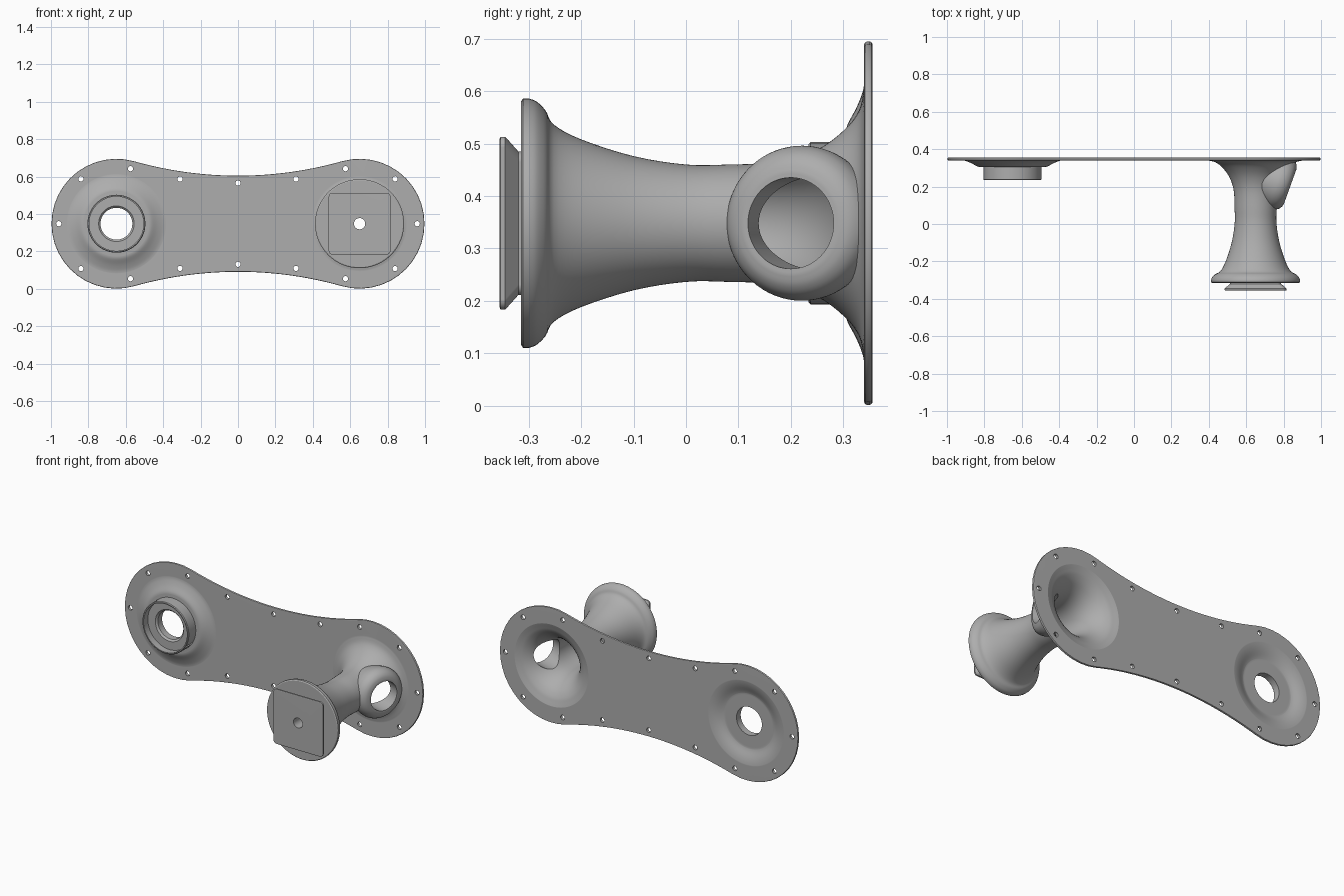
import bpy
import bmesh
from math import cos, sin, pi, atan2, radians
from mathutils import Vector

cube = bpy.data.objects.get("Cube")
if cube:
    bpy.data.objects.remove(cube, do_unlink=True)

grey = bpy.data.materials.new("cast_grey")
grey.use_nodes = True
grey.diffuse_color = (0.42, 0.42, 0.42, 1)
grey.node_tree.nodes["Principled BSDF"].inputs["Base Color"].default_value = (0.42, 0.42, 0.42, 1)

MID = 0.348      # height of the long axis
END = 0.65       # distance of each end centre from the middle
ROUND = 0.347    # radius of the plate ends
HOLLOW = 2.045   # radius of the concave plate sides
FORWARD = Vector((0, 1, 0))


def loft(name, rings):
    """Closed solid through a list of equal-length point rings."""
    bm = bmesh.new()
    loops = [[bm.verts.new(p) for p in ring] for ring in rings]
    n = len(loops[0])
    for a, b in zip(loops, loops[1:]):
        for i in range(n):
            j = (i + 1) % n
            bm.faces.new((a[i], a[j], b[j], b[i]))
    bm.faces.new(loops[0])
    bm.faces.new(loops[-1][::-1])
    bmesh.ops.recalc_face_normals(bm, faces=bm.faces)
    mesh = bpy.data.meshes.new(name)
    bm.to_mesh(mesh)
    bm.free()
    ob = bpy.data.objects.new(name, mesh)
    bpy.context.collection.objects.link(ob)
    return ob


def revolve(name, centre, profile, axis=FORWARD, n=72):
    """Turn (radius, distance along axis) points around an axis."""
    u = Vector((0, 0, 1))
    v = axis.cross(u)
    centre = Vector(centre)
    return loft(name, [[centre + axis * t + (u * cos(2 * pi * i / n) + v * sin(2 * pi * i / n)) * r
                        for i in range(n)] for r, t in profile])


def smooth_path(points, steps=4):
    """Rounded profile passing through all the points."""
    p = [Vector(q) for q in points]
    p = [p[0]] + p + [p[-1]]
    out = []
    for a, b, c, d in zip(p, p[1:], p[2:], p[3:]):
        for k in range(steps):
            t = k / steps
            out.append(b + (c - a) * t / 2 + (a * 2 - b * 5 + c * 4 - d) * t * t / 2
                       + (b * 3 - a - c * 3 + d) * t ** 3 / 2)
    return out + [p[-1]]


def combine(target, tool, operation):
    mod = target.modifiers.new("combine", "BOOLEAN")
    mod.operation = operation
    mod.solver = "EXACT"
    mod.object = tool
    bpy.context.view_layer.objects.active = target
    bpy.ops.object.modifier_apply(modifier=mod.name)
    bpy.data.objects.remove(tool, do_unlink=True)


def plate_outline(y, inset):
    """Two round ends joined by concave tangent arcs."""
    r, big = ROUND - inset, HOLLOW + inset
    rise = ((r + big) ** 2 - END ** 2) ** 0.5
    lean = atan2(rise, -END)
    half = [(END + r * cos(a), r * sin(a)) for a in (lean * (i / 24 * 2 - 1) for i in range(25))]
    swing = pi / 2 - (pi - lean)
    arc = [(big * sin(s), rise - big * cos(s)) for s in (swing * (1 - i / 12) for i in range(1, 24))]
    pts = half + arc + [(-x, -z) for x, z in half] + [(-x, -z) for x, z in arc]
    return [Vector((x, y, MID + z)) for x, z in pts]


def square_outline(y, half, corner=0.02):
    pts = []
    for k, (sx, sz) in enumerate(((1, 1), (-1, 1), (-1, -1), (1, -1))):
        for i in range(7):
            a = pi / 2 * (k + i / 6)
            pts.append(Vector((END + sx * (half - corner) + corner * cos(a), y,
                               MID + sz * (half - corner) + corner * sin(a))))
    return pts


def finish(ob):
    ob.data.materials.clear()
    ob.data.materials.append(grey)
    bpy.ops.object.select_all(action="DESELECT")
    ob.select_set(True)
    bpy.context.view_layer.objects.active = ob
    bpy.ops.object.shade_smooth_by_angle(angle=radians(32))
    mod = ob.modifiers.new("even_shading", "WEIGHTED_NORMAL")
    mod.keep_sharp = True


post_at, boss_at = (END, 0, MID), (-END, 0, MID)

# Back plate with softened rim
body = loft("bracket_arm", [plate_outline(y, d) for y, d in
                            ((0.340, 0.005), (0.342, 0.0015), (0.345, 0),
                             (0.351, 0), (0.354, 0.0015), (0.356, 0.005))])

# Waisted post with flared ends
combine(body, revolve("post", post_at, [(0.232, -0.315), (0.238, -0.311)] + smooth_path([
    (0.238, -0.300), (0.232, -0.285), (0.215, -0.268), (0.188, -0.252), (0.160, -0.200),
    (0.128, -0.100), (0.112, 0.0), (0.112, 0.080), (0.117, 0.180), (0.140, 0.250),
    (0.178, 0.302), (0.215, 0.330), (0.255, 0.340), (0.270, 0.346)])), "UNION")

# Rounded side port, tilted towards the front
port_axis = Vector((0.94, -0.34, 0)).normalized()
port_at = (0.835, 0.20, MID)
combine(body, revolve("port", port_at, [(0.094, 0)] + smooth_path([
    (0.098, 0.0), (0.118, -0.006), (0.136, -0.022), (0.147, -0.050),
    (0.144, -0.090), (0.115, -0.180)]), port_axis), "UNION")

# Shallow dish carrying the round boss
combine(body, revolve("dish", boss_at, [(0.150, 0.304)] + smooth_path([
    (0.175, 0.305), (0.190, 0.309), (0.220, 0.325), (0.250, 0.337), (0.272, 0.341), (0.280, 0.346)])),
    "UNION")
combine(body, revolve("boss", boss_at, [(0.151, 0.234), (0.155, 0.238), (0.155, 0.320)]), "UNION")

# Hollow of the post, open at the back
combine(body, revolve("post_hollow", post_at, [(0.17, -0.29)] + smooth_path([
    (0.170, -0.255), (0.145, -0.200), (0.112, -0.100), (0.097, 0.0), (0.097, 0.080),
    (0.102, 0.180), (0.122, 0.250), (0.158, 0.305), (0.195, 0.335), (0.225, 0.348),
    (0.250, 0.357)]) + [(0.250, 0.40)]), "DIFFERENCE")
combine(body, revolve("port_bore", port_at, [(0.087, 0.05), (0.087, -0.20)], port_axis), "DIFFERENCE")

# Dish hollow, boss recess and through bore
combine(body, revolve("dish_hollow", boss_at, [(0.155, 0.325)] + smooth_path([
    (0.165, 0.326), (0.180, 0.331), (0.210, 0.344), (0.235, 0.352), (0.260, 0.357)])
    + [(0.260, 0.40)]), "DIFFERENCE")
combine(body, revolve("boss_recess", boss_at, [(0.145, 0.20), (0.145, 0.275), (0.095, 0.275),
                                               (0.085, 0.285), (0.085, 0.38)]), "DIFFERENCE")

# Bolt holes around the rim
bolts = [(0, 0.217), (0, -0.217)]
for side in (-1, 1):
    bolts.append((side * 0.958, 0))
    for x, z in ((0.84, 0.24), (0.575, 0.294), (0.31, 0.239)):
        bolts += [(side * x, z), (side * x, -z)]
for x, z in bolts:
    combine(body, revolve("bolt_hole", (x, 0, MID + z), [(0.014, 0.30), (0.014, 0.40)], n=20),
            "DIFFERENCE")

# Square dovetail foot on the front of the post
foot = loft("square_foot", [square_outline(y, h) for y, h in
                            ((-0.356, 0.160), (-0.354, 0.165), (-0.345, 0.165),
                             (-0.320, 0.137), (-0.300, 0.137))])
for part in (body, foot):
    combine(part, revolve("foot_hole", post_at, [(0.03, -0.40), (0.03, -0.20)], n=32), "DIFFERENCE")
    finish(part)
